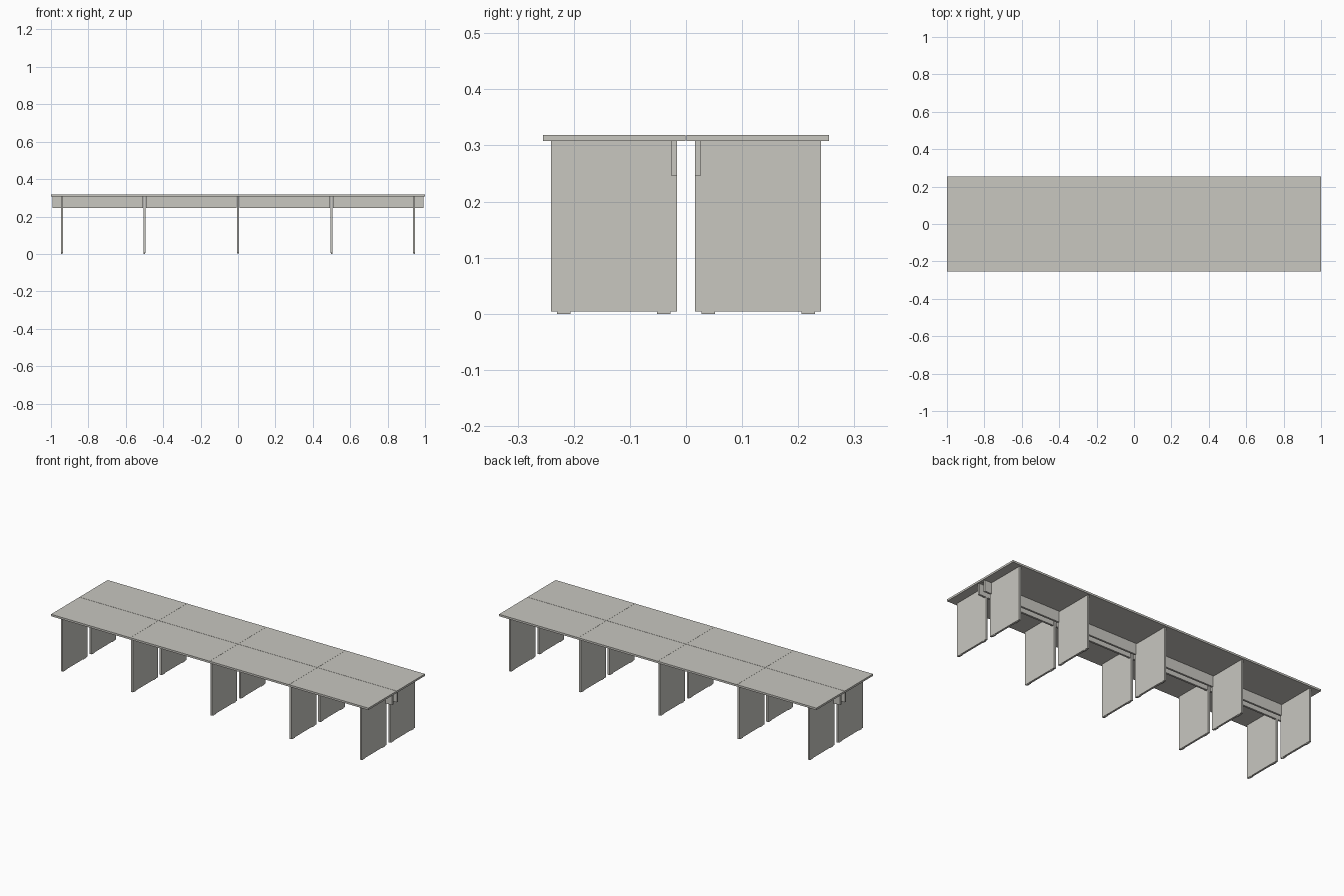
import bpy

cube = bpy.data.objects.get("Cube")
if cube:
    bpy.data.objects.remove(cube, do_unlink=True)

# Single warm grey laminate
grey = bpy.data.materials.new("warm_grey")
grey.use_nodes = True
colour = (0.58, 0.57, 0.53, 1)
grey.diffuse_color = colour
grey.node_tree.nodes["Principled BSDF"].inputs["Base Color"].default_value = colour

TOP, UNDER, FOOT = 0.319, 0.308, 0.004
SEAM = 0.0008
BOARD = 0.0055  # half thickness of the upright panels


def box(name, x, y, z):
    """Box from (low, high) pairs on each axis."""
    spans = [sorted(p) for p in (x, y, z)]
    bpy.ops.mesh.primitive_cube_add(size=1, location=[(a + b) / 2 for a, b in spans])
    ob = bpy.context.object
    ob.name = name
    ob.scale = [b - a for a, b in spans]
    bpy.ops.object.transform_apply(location=False, rotation=False, scale=True)
    ob.data.materials.append(grey)
    return ob


for side, s in (("back", 1), ("front", -1)):
    # Four desktops, each with a modesty rail beneath its inner edge
    for i in range(4):
        x0 = -1 + i * 0.5
        x1 = x0 + 0.5
        left = x0 + (SEAM / 2 if i else 0)
        right = x1 - (SEAM / 2 if i < 3 else 0)
        box(f"{side}_desktop_{i + 1}", (left, right),
            (s * SEAM, s * 0.255), (UNDER, TOP))
        box(f"{side}_rail_{i + 1}", (x0 + 0.009, x1 - 0.009),
            (s * 0.016, s * 0.027), (0.246, UNDER))

    # Upright panel legs, each on two glides
    for i, x in enumerate((-0.942, -0.5, 0, 0.5, 0.942)):
        box(f"{side}_leg_panel_{i + 1}", (x - BOARD, x + BOARD),
            (s * 0.016, s * 0.241), (FOOT, UNDER))
        for end, y in (("inner", 0.04), ("outer", 0.218)):
            box(f"{side}_{end}_glide_{i + 1}", (x - 0.004, x + 0.004),
                (s * (y - 0.012), s * (y + 0.012)), (0, FOOT))
